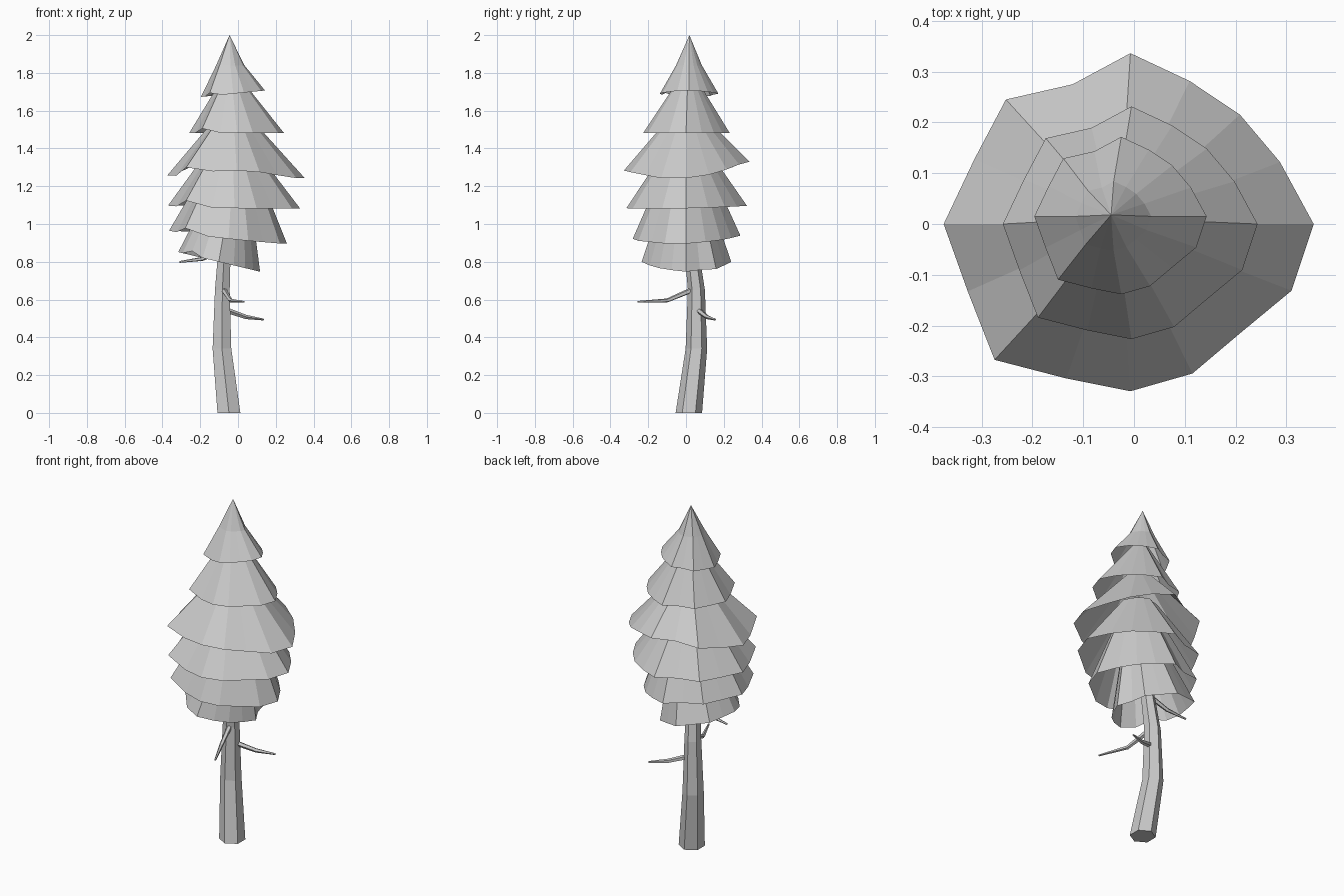
import bpy, bmesh, math
from mathutils import Vector

cube = bpy.data.objects.get("Cube")
if cube:
    bpy.data.objects.remove(cube)

grey = bpy.data.materials.new("light grey")
grey.use_nodes = True
grey.diffuse_color = (0.6, 0.6, 0.6, 1)
grey.node_tree.nodes["Principled BSDF"].inputs["Base Color"].default_value = grey.diffuse_color


def finish(name, bm):
    bmesh.ops.recalc_face_normals(bm, faces=bm.faces)
    mesh = bpy.data.meshes.new(name)
    bm.to_mesh(mesh)
    bm.free()
    mesh.materials.append(grey)
    bpy.context.collection.objects.link(bpy.data.objects.new(name, mesh))


def bridge(bm, rings):
    for a, b in zip(rings, rings[1:]):
        n = len(a)
        for i in range(n):
            bm.faces.new((a[i], a[(i + 1) % n], b[(i + 1) % n], b[i]))


def tube(name, path, sides, horizontal=False):
    """Tapered tube through (x, y, z, radius) stations."""
    bm = bmesh.new()
    points = [Vector(p[:3]) for p in path]
    rings = []
    for i, p in enumerate(points):
        along = points[min(i + 1, len(points) - 1)] - points[max(i - 1, 0)]
        if horizontal:
            u, v = Vector((0, 1, 0)), Vector((1, 0, 0))
        else:
            u = along.cross(Vector((0, 0, 1))).normalized()
            v = along.cross(u).normalized()
        angles = [math.tau * k / sides for k in range(sides)]
        rings.append([bm.verts.new(p + path[i][3] * (u * math.cos(a) + v * math.sin(a)))
                      for a in angles])
    bridge(bm, rings)
    bm.faces.new(rings[0])
    bm.faces.new(rings[-1])
    finish(name, bm)


# Leaning six-sided trunk
tube("trunk", [(-.048, .015, 0, .07), (-.085, .055, .34, .057),
               (-.083, .055, .65, .045), (-.075, .037, .8, .04),
               (-.06, .02, 1, .03)], 6, True)

# Bare twigs below the foliage
tube("front_twig", [(-.075, .03, .65, .015), (-.04, -.1, .595, .011),
                    (.03, -.255, .588, .005)], 5)
tube("left_twig", [(-.06, .065, .543, .015), (.04, .11, .508, .012),
                   (.135, .155, .494, .005)], 5)
tube("right_twig", [(-.08, .04, .86, .015), (-.19, .05, .815, .011),
                    (-.31, .06, .799, .005)], 5)

# Ragged outline shared by all skirts, counter-clockwise from +x
ragged = [1.03, .91, .87, .87, .96, .85, .99, .95,
          1.05, .99, 1.08, .94, .94, .91, .87, .98]
RAISED_CORNER = 10


def skirt_ring(bm, x, y, z, r, tilt_x, tilt_y, saddle, turn):
    ring = []
    for k in range(len(ragged)):
        a = math.tau * k / len(ragged)
        reach = r * ragged[k - turn]
        dx, dy = reach * math.cos(a), reach * math.sin(a)
        dz = tilt_x * dx + tilt_y * dy - saddle * r * math.cos(2 * a)
        if k == RAISED_CORNER:
            dz += .1 * r
        ring.append(bm.verts.new((x + dx, y + dy, z + dz)))
    return ring


# Pointed crown
bm = bmesh.new()
neck = skirt_ring(bm, -.04, .015, 1.84, .072, 0, 0, 0, 0)
bridge(bm, [neck, skirt_ring(bm, -.025, .015, 1.69, .163, .1, 0, 0, 0)])
tip = bm.verts.new((-.045, .018, 2))
for i, v in enumerate(neck):
    bm.faces.new((tip, v, neck[i - 1]))
finish("crown", bm)

# Open skirts nested under each other:
# top (x, y, z, r), rim (x, y, z, r), then tilt in x and y, saddle, turn
skirts = [
    ((-.035, .01, 1.78, .04), (-.005, 0, 1.482, .241), (0, 0, 0, 0)),
    ((-.025, 0, 1.6, .06), (-.007, 0, 1.278, .35), (-.02, .07, .08, 0)),
    ((-.03, 0, 1.42, .1), (-.018, 0, 1.09, .336), (-.02, .02, 0, 0)),
    ((-.03, 0, 1.25, .15), (-.05, 0, .93, .3), (-.11, .03, 0, 0)),
    ((-.05, 0, 1.1, .13), (-.102, 0, .8, .228), (-.24, 0, 0, 12)),
]
for number, (top, rim, shape) in enumerate(skirts, 1):
    bm = bmesh.new()
    bridge(bm, [skirt_ring(bm, *top, *shape), skirt_ring(bm, *rim, *shape)])
    finish(f"needle_skirt_{number}", bm)
